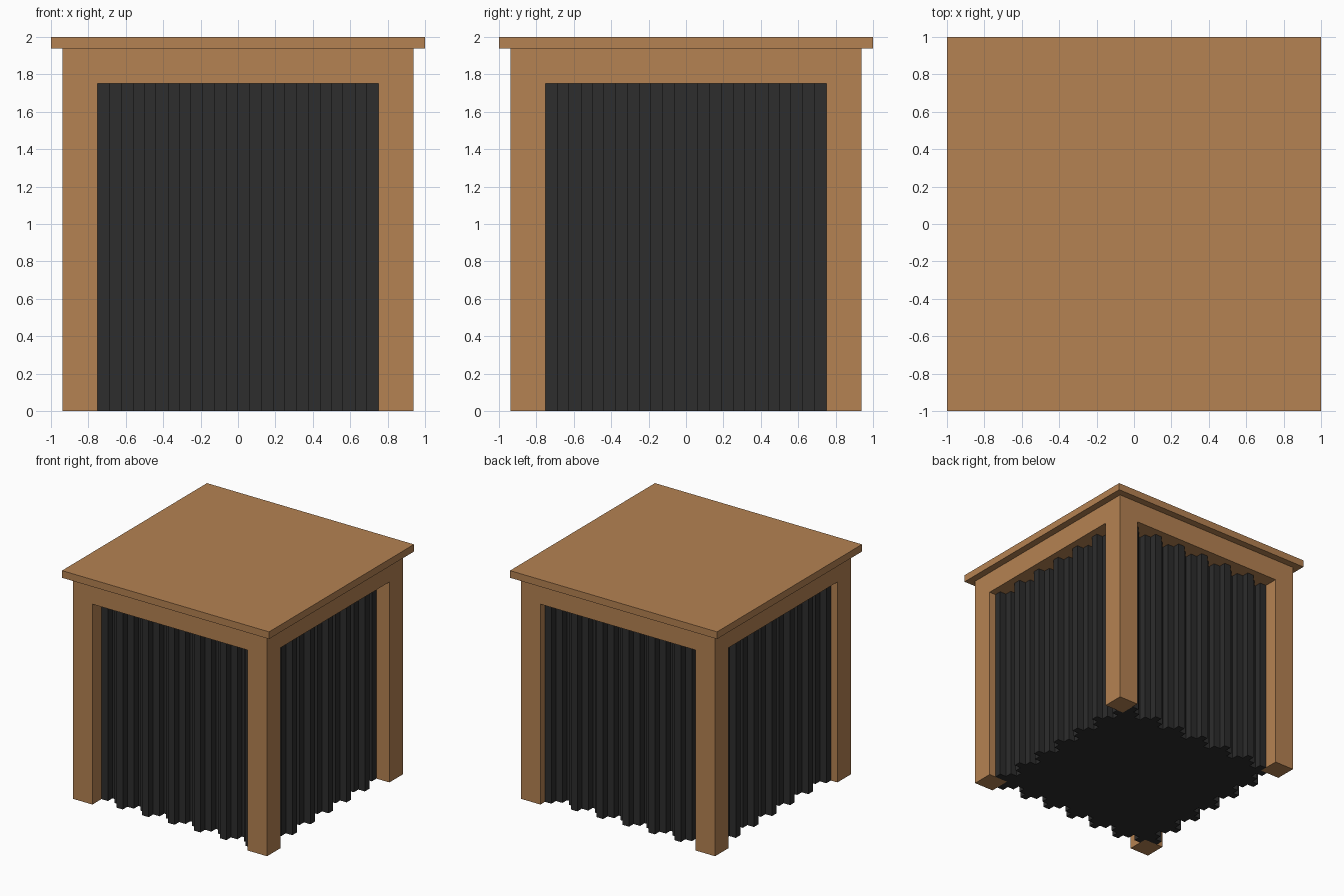
import bpy
import bmesh

cube = bpy.data.objects.get("Cube")
if cube:
    bpy.data.objects.remove(cube, do_unlink=True)


def material(name, rgb):
    m = bpy.data.materials.new(name)
    m.use_nodes = True
    m.diffuse_color = (*rgb, 1)
    bsdf = next(n for n in m.node_tree.nodes if n.type == 'BSDF_PRINCIPLED')
    bsdf.inputs["Base Color"].default_value = (*rgb, 1)
    bsdf.inputs["Roughness"].default_value = 0.9
    return m


WOOD = material("warm wood", (0.462, 0.223, 0.084))
CLOTH = material("charcoal cloth", (0.026, 0.026, 0.026))


def prism(name, outline, z0, z1, mat):
    """Extrude a plan outline upward from z0 to z1."""
    bm = bmesh.new()
    base = bm.faces.new([bm.verts.new((x, y, z0)) for x, y in outline])
    ext = bmesh.ops.extrude_face_region(bm, geom=[base], use_keep_orig=True)
    for v in ext["geom"]:
        if isinstance(v, bmesh.types.BMVert):
            v.co.z = z1
    bmesh.ops.recalc_face_normals(bm, faces=bm.faces[:])
    mesh = bpy.data.meshes.new(name)
    bm.to_mesh(mesh)
    bm.free()
    mesh.materials.append(mat)
    ob = bpy.data.objects.new(name, mesh)
    bpy.context.collection.objects.link(ob)
    return ob


def rect(x0, x1, y0, y1):
    return [(x0, y0), (x1, y0), (x1, y1), (x0, y1)]


FRAME, INNER, OPEN_TOP, SLAB = 0.9375, 0.75, 1.75, 1.9375

# Table top and the deep apron beneath it
prism("table_top", rect(-1, 1, -1, 1), SLAB, 2.0, WOOD)
prism("apron", rect(-FRAME, FRAME, -FRAME, FRAME), OPEN_TOP, SLAB, WOOD)

# Four corner posts
for sx, side in ((-1, "right"), (1, "left")):
    for sy, end in ((-1, "front"), (1, "back")):
        xs = sorted((sx * INNER, sx * FRAME))
        ys = sorted((sy * INNER, sy * FRAME))
        prism(f"{end}_{side}_post", rect(*xs, *ys), 0, OPEN_TOP, WOOD)

# Pleated curtain: stepped folds of four strips each around a solid core
STRIP, COUNT = 0.0625, 24
FOLDS = (0.8125, 0.75, 0.8125, 0.875)


def pleats():
    """Strips along one side as (start, end, distance from the centre)."""
    return [(-INNER + i * STRIP, -INNER + (i + 1) * STRIP, FOLDS[i % 4])
            for i in range(COUNT)]


plan = [(-INNER, -INNER)]
for a, b, d in pleats():                    # front side
    plan += [(a, -d), (b, -d)]
plan.append((INNER, -INNER))
for a, b, d in reversed(pleats()):          # +x side
    plan += [(d, -b), (d, -a)]
plan.append((INNER, INNER))
for a, b, d in reversed(pleats()):          # back side
    plan += [(b, d), (a, d)]
plan.append((-INNER, INNER))
for a, b, d in pleats():                    # -x side
    plan += [(-d, -a), (-d, -b)]
prism("pleated_curtain", plan, 0, OPEN_TOP, CLOTH)
